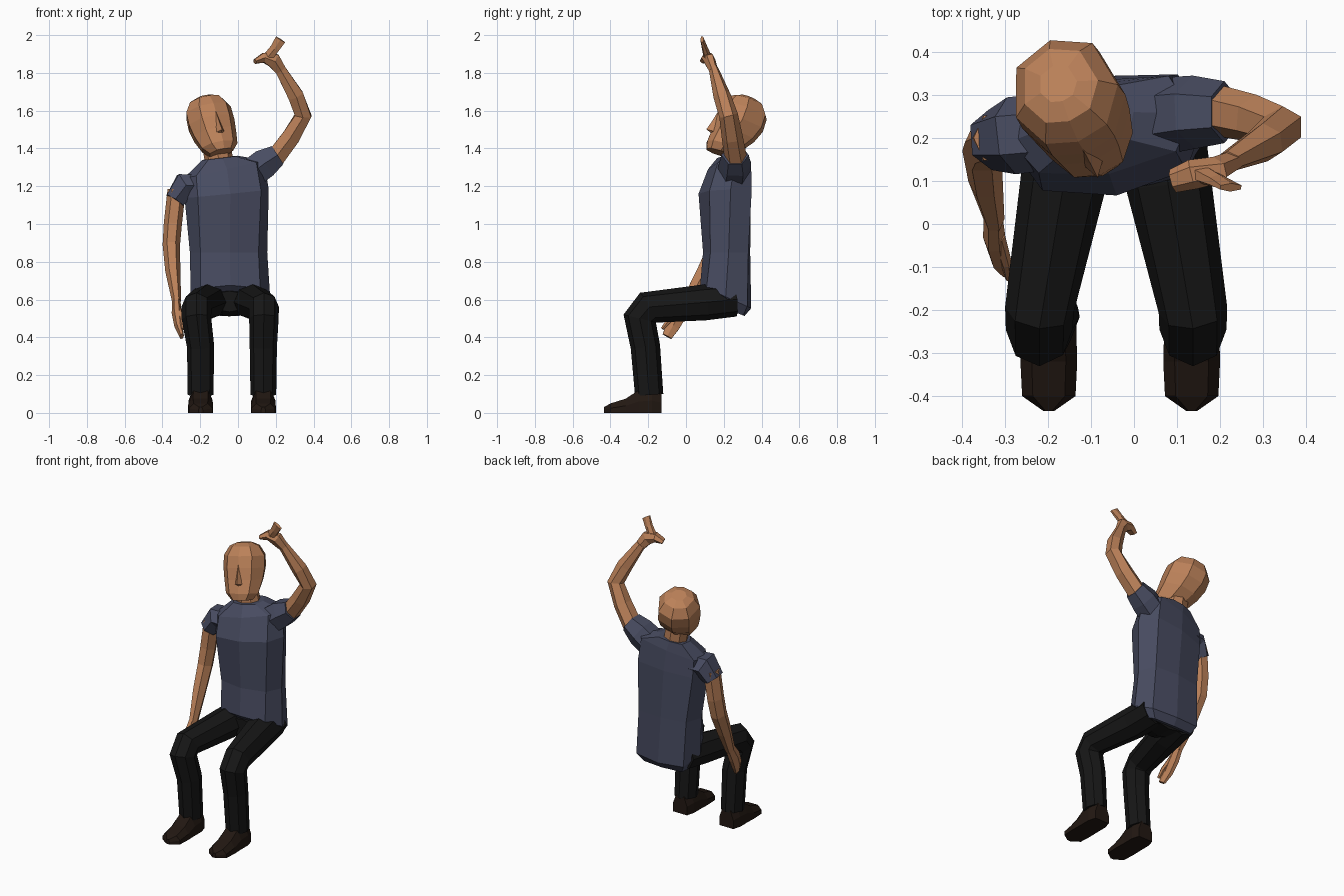
import bpy, bmesh
from math import sin, cos, pi, radians
from mathutils import Vector, Matrix


def material(name, rgb):
    m = bpy.data.materials.new(name)
    m.diffuse_color = (*rgb, 1)
    return m


SKIN = material("skin", (0.5, 0.22, 0.1))
SHIRT = material("shirt_cloth", (0.065, 0.072, 0.12))
PANTS = material("dark_cloth", (0.008, 0.008, 0.008))
LEATHER = material("brown_leather", (0.016, 0.009, 0.006))


def loft(name, rings, mat):
    """Skin a list of equal-length point rings, capped at both ends."""
    bm = bmesh.new()
    vs = [[bm.verts.new(p) for p in r] for r in rings]
    n = len(rings[0])
    for a, b in zip(vs, vs[1:]):
        for i in range(n):
            j = (i + 1) % n
            bm.faces.new((a[i], a[j], b[j], b[i]))
    bm.faces.new(vs[0][::-1])
    bm.faces.new(vs[-1])
    bmesh.ops.recalc_face_normals(bm, faces=bm.faces)
    me = bpy.data.meshes.new(name)
    bm.to_mesh(me)
    bm.free()
    me.materials.append(mat)
    ob = bpy.data.objects.new(name, me)
    bpy.context.collection.objects.link(ob)
    return ob


def tube(name, path, mat, n=6, ref=(1, 0, 0)):
    """Limb along points (x, y, z, half width along ref, half depth)."""
    pts = [Vector(p[:3]) for p in path]
    rings = []
    for i, p in enumerate(path):
        t = Vector()
        if i:
            t += (pts[i] - pts[i - 1]).normalized()
        if i < len(pts) - 1:
            t += (pts[i + 1] - pts[i]).normalized()
        t.normalize()
        s = Vector(ref)
        s = (s - t * s.dot(t)).normalized()
        u = t.cross(s)
        rings.append([pts[i] + s * p[3] * cos(2 * pi * k / n) + u * p[4] * sin(2 * pi * k / n)
                      for k in range(n)])
    return loft(name, rings, mat)


# Shirt body: ridged sections, tilted and twisted toward the raised arm
BODY = [(0, -1), (.75, -.75), (1, 0), (.8, .85), (0, 1), (-.8, .85), (-1, 0), (-.75, -.75)]


def body_ring(cx, cy, cz, rx, ry, tilt, roll, yaw):
    c, s = cos(radians(yaw)), sin(radians(yaw))
    return [(cx + a * rx * c - b * ry * s, cy + a * rx * s + b * ry * c,
             cz + tilt * b * ry + roll * a * rx) for a, b in BODY]


loft("shirt", [body_ring(*r) for r in (
    (-.045, .255, .535, .17, .055, -.4, 0, 0),
    (-.04, .21, .615, .21, .135, -.45, 0, 0),
    (-.05, .215, .85, .205, .125, 0, 0, 3),
    (-.06, .205, 1.16, .225, .14, 0, .1, 8),
    (-.075, .225, 1.29, .215, .11, 0, .22, 9),
    (-.095, .245, 1.35, .095, .08, 0, .12, 9))], SHIRT)

# Sleeves
tube("right_sleeve", [(-.2, .215, 1.2, .09, .07), (-.285, .205, 1.2, .09, .08),
                      (-.335, .195, 1.125, .07, .06)], SHIRT, ref=(0, 1, 0))
tube("left_sleeve", [(.06, .25, 1.26, .09, .09), (.14, .26, 1.32, .085, .09),
                     (.21, .26, 1.365, .072, .065)], SHIRT, ref=(0, 1, 0))

# Bare arms
tube("right_arm", [(-.325, .2, 1.18, .048, .06), (-.345, .19, 1.0, .048, .058),
                   (-.353, .17, .89, .046, .055), (-.345, .1, .75, .04, .048),
                   (-.325, .01, .59, .024, .036)], SKIN)
tube("left_arm", [(.19, .265, 1.34, .06, .058), (.28, .245, 1.46, .056, .055),
                  (.345, .225, 1.575, .05, .05), (.305, .19, 1.68, .046, .048),
                  (.22, .145, 1.825, .025, .032)], SKIN, ref=(0, 1, 0))

# Hands
tube("right_hand", [(-.327, .015, .6, .022, .034), (-.325, -.03, .53, .026, .045),
                    (-.315, -.07, .46, .022, .042), (-.298, -.1, .405, .012, .03)], SKIN)
tube("right_thumb", [(-.315, -.03, .55, .016, .018), (-.297, -.09, .49, .013, .016),
                     (-.292, -.125, .445, .008, .01)], SKIN)
tube("left_hand", [(.225, .145, 1.815, .024, .034), (.19, .125, 1.865, .032, .045),
                   (.135, .115, 1.88, .035, .03), (.09, .1, 1.86, .028, .014)],
     SKIN, ref=(0, 1, 0))
tube("left_thumb", [(.16, .115, 1.885, .022, .03), (.195, .1, 1.93, .016, .028),
                    (.225, .085, 1.977, .01, .033)], SKIN, ref=(0, 1, 0))

# Neck
tube("neck", [(-.095, .25, 1.31, .075, .065), (-.105, .25, 1.36, .075, .065),
              (-.12, .25, 1.45, .075, .065)], SKIN, n=8)

# Head: stacked sections, then turned, tipped back and leaned
HEAD = [(0, -1), (.6, -.85), (1, -.2), (.75, .7), (0, 1), (-.75, .7), (-1, -.2), (-.6, -.85)]


def head_ring(z, front, back, half):
    cy, ry = (front + back) / 2, (back - front) / 2
    return [(a * half, cy + b * ry, z) for a, b in HEAD]


pose = (Matrix.Translation((-.138, .265, 1.52)) @ Matrix.Rotation(radians(18), 4, 'Z')
        @ Matrix.Rotation(radians(-7), 4, 'Y') @ Matrix.Rotation(radians(-20), 4, 'X'))
head = loft("head", [head_ring(*r) for r in (
    (-.17, -.115, .03, .065), (-.13, -.125, .06, .1), (-.05, -.118, .12, .118),
    (.02, -.118, .15, .127), (.09, -.11, .15, .125), (.145, -.075, .11, .09),
    (.165, -.03, .06, .045))], SKIN)
nose = loft("nose", [[(-w, -.1, z), (0, tip, z), (w, -.1, z)] for w, tip, z in (
    (.012, -.117, .04), (.022, -.135, -.03), (.03, -.15, -.075), (.018, -.115, -.085))], SKIN)
for ob in (head, nose):
    ob.data.transform(pose)

# Seat of the trousers
tube("trouser_seat", [(-.045, .1, .59, .13, .055), (-.045, .18, .59, .17, .08),
                      (-.045, .28, .57, .15, .06)], PANTS, n=8)

# Legs and shoes
SHOE = [(-1, 0), (1, 0), (1, .5), (.6, 1), (-.6, 1), (-1, .5)]
for side, hip, knee, foot in (("right", -.145, -.22, -.198), ("left", .06, .137, .134)):
    tube(side + "_trouser_leg", [
        (hip, .26, .6, .1, .09), (hip * .75 + knee * .25, .1, .585, .1, .095),
        (knee, -.2, .557, .08, .09), (knee, -.245, .5, .078, .088),
        (foot, -.215, .35, .072, .078), (foot, -.195, .095, .068, .075)], PANTS, n=8)
    loft(side + "_shoe", [[(foot + a * w, y, b * h) for a, b in SHOE] for y, w, h in (
        (-.13, .05, .11), (-.18, .064, .13), (-.25, .064, .12), (-.32, .066, .075),
        (-.4, .062, .05), (-.435, .012, .03))], LEATHER)
